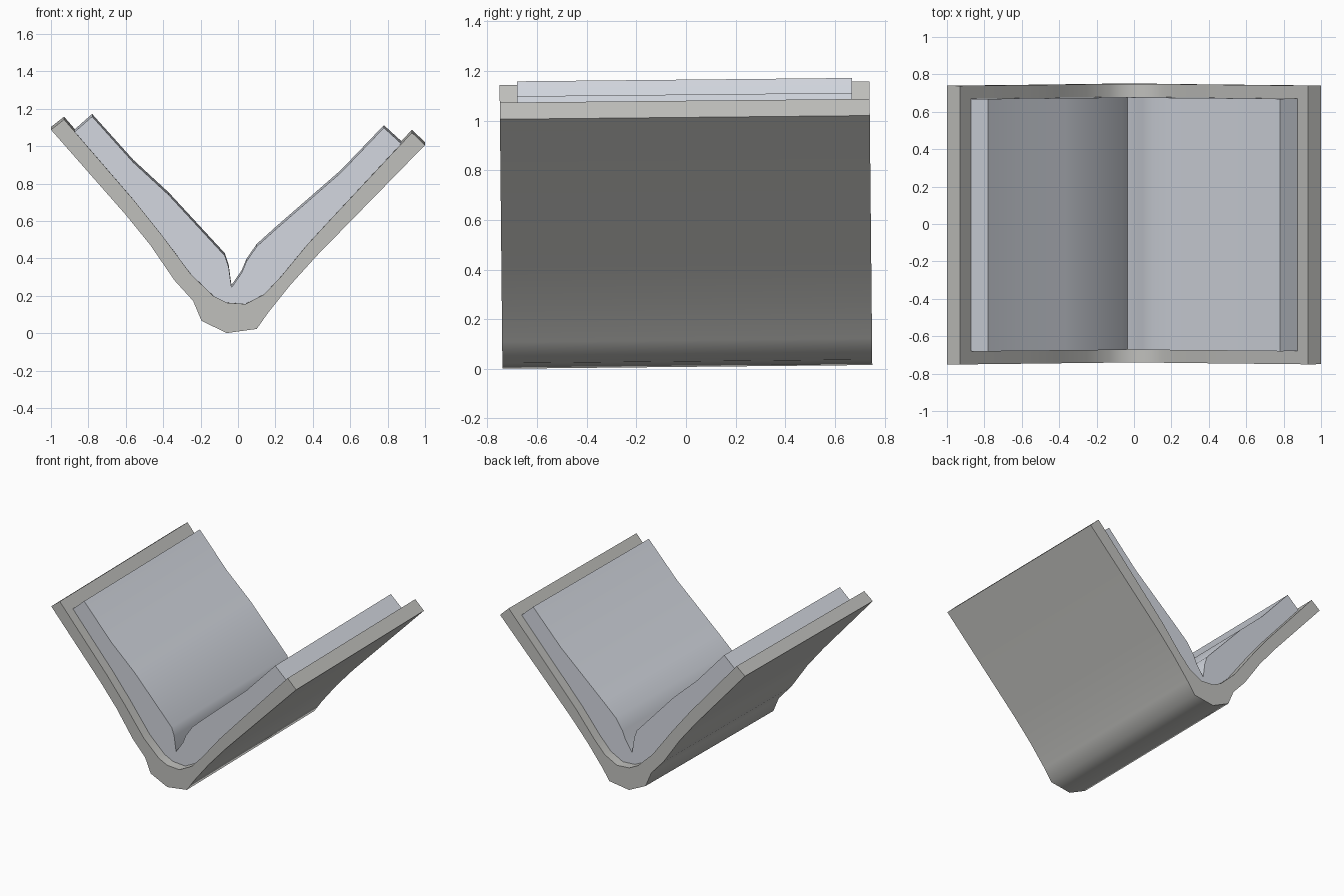
import bpy, bmesh, math
from mathutils import Matrix

if "Cube" in bpy.data.objects:
    bpy.data.objects.remove(bpy.data.objects["Cube"])

# shared curve between cover and pages (left to right)
INNER = [(-0.55, 0.71), (-0.41, 0.535), (-0.25, 0.32), (-0.13, 0.205), (-0.06, 0.17),
         (0.04, 0.163), (0.14, 0.215), (0.23, 0.31), (0.37, 0.48), (0.49, 0.61)]
# outside of the cover (right to left)
OUTER = [(1.0, 1.013), (0.42, 0.42), (0.28, 0.265), (0.16, 0.115), (0.10, 0.03), (-0.06, 0.008),
         (-0.195, 0.073), (-0.24, 0.18), (-0.34, 0.29), (-0.47, 0.48), (-0.60, 0.64), (-1.0, 1.095)]
# open page surfaces with the gutter (right to left)
PAGE_TOP = [(0.78, 1.105), (0.55, 0.865), (0.20, 0.56), (0.10, 0.47), (0.045, 0.39), (0.02, 0.33),
            (-0.035, 0.25), (-0.05, 0.36), (-0.07, 0.42), (-0.37, 0.745), (-0.56, 0.92), (-0.78, 1.165)]


def material(name, color):
    m = bpy.data.materials.new(name)
    m.diffuse_color = (*color, 1)
    m.use_nodes = True
    m.node_tree.nodes["Principled BSDF"].inputs["Base Color"].default_value = m.diffuse_color
    return m


def extrude_profile(name, pts, half_depth, mat):
    """Extrude an xz profile along y, smooth along its length, flat ends."""
    bm = bmesh.new()
    face = bm.faces.new([bm.verts.new((x, -half_depth, z)) for x, z in pts])
    ext = bmesh.ops.extrude_face_region(bm, geom=[face], use_keep_orig=True)
    verts = [g for g in ext["geom"] if isinstance(g, bmesh.types.BMVert)]
    bmesh.ops.translate(bm, verts=verts, vec=(0, 2 * half_depth, 0))
    bmesh.ops.recalc_face_normals(bm, faces=bm.faces)
    # the book leans very slightly forward
    pivot = Matrix.Translation((0, 0, 0.55))
    bm.transform(pivot @ Matrix.Rotation(0.01, 4, 'X') @ pivot.inverted())
    me = bpy.data.meshes.new(name)
    bm.to_mesh(me)
    bm.free()
    me.materials.append(mat)
    ob = bpy.data.objects.new(name, me)
    bpy.context.collection.objects.link(ob)
    bpy.ops.object.select_all(action='DESELECT')
    ob.select_set(True)
    bpy.context.view_layer.objects.active = ob
    bpy.ops.object.shade_smooth_by_angle(angle=math.radians(50))
    return ob


# cover
extrude_profile("book_cover", [(-0.93, 1.15)] + INNER + [(0.93, 1.08)] + OUTER,
                0.745, material("cover grey", (0.53, 0.53, 0.51)))
# page block
extrude_profile("book_pages", [(-0.873, 1.083)] + INNER + [(0.873, 1.02)] + PAGE_TOP,
                0.675, material("page pale blue grey", (0.66, 0.69, 0.75)))
